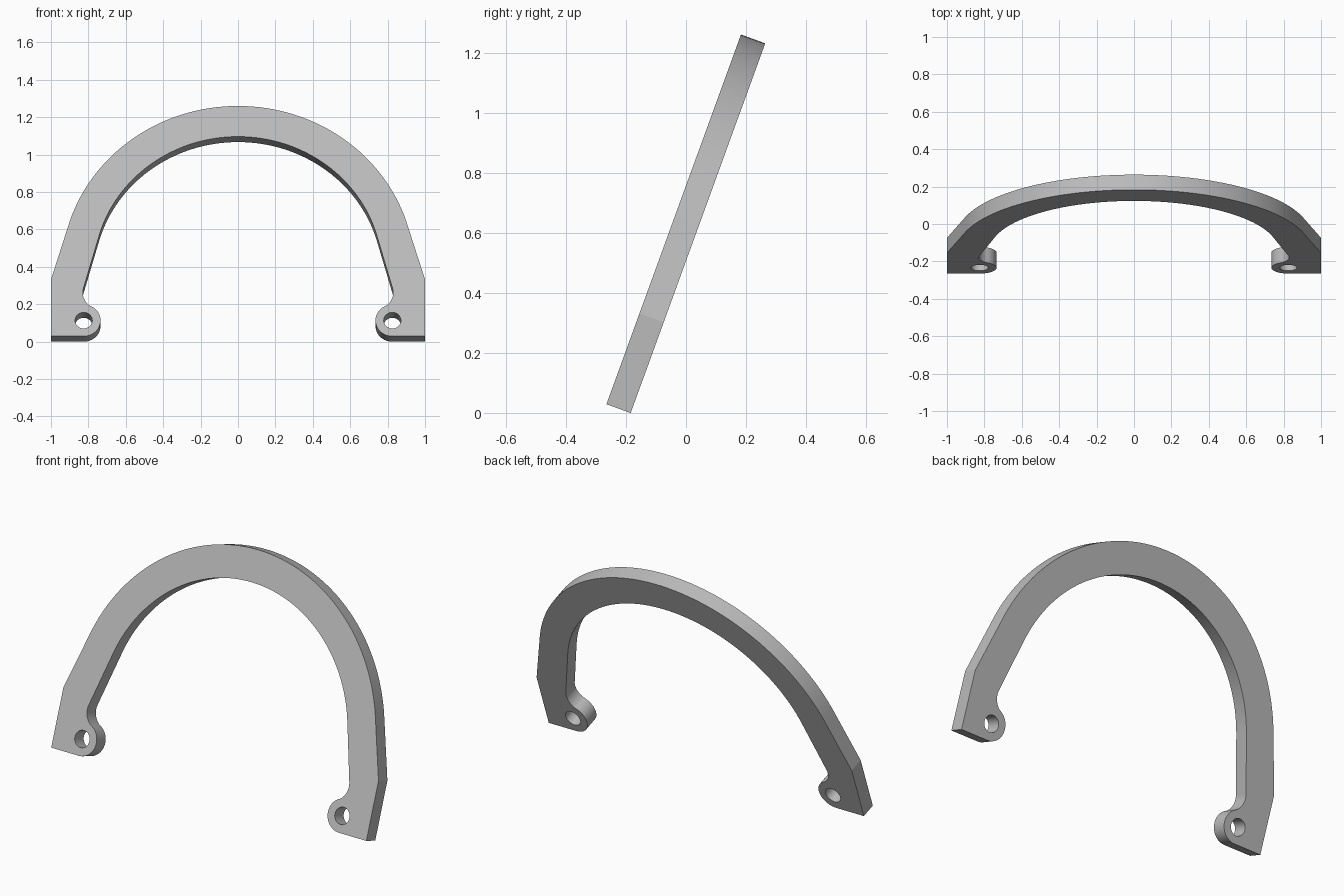
import bpy, bmesh
from math import sin, cos, radians
from mathutils import Vector

cube = bpy.data.objects.get("Cube")
if cube:
    bpy.data.objects.remove(cube, do_unlink=True)

TILT = radians(20)
THICK = 0.086
TAPER = 15.7                # lean of the straight legs, in degrees
RING = (0, 0.365)           # centre of the arch
BOSS = (0.825, 0.09)        # centre of the mounting eye
FILLET = (0.74, 0.2476)     # centre of the concave blend


def arc(centre, radius, start, end, steps):
    angles = [radians(start + (end - start) * i / steps) for i in range(steps + 1)]
    return [(centre[0] + radius * cos(a), centre[1] + radius * sin(a)) for a in angles]


def place(p):
    """Put a flat profile point on the leaning front face."""
    return Vector((p[0], -0.265 + p[1] * sin(TILT), 0.029 + p[1] * cos(TILT)))


# Half outline, from the outer crown down round the foot to the inner crown
half = arc(RING, 0.945, 90, TAPER, 32)
half += [(1, 0.322), (1, 0)]
half += arc(BOSS, 0.09, 270, 118.3, 20)
half += arc(FILLET, 0.09, -61.7, TAPER, 12)[1:]
half += arc(RING, 0.771, TAPER, 90, 32)
outline = half + [(-x, v) for x, v in reversed(half[1:-1])]

# Pin holes on both feet
holes = [arc((side * BOSS[0], BOSS[1]), 0.046, 0, 360, 40)[:-1] for side in (1, -1)]

# Fill the outline around the holes and give it thickness
bm = bmesh.new()
for loop in [outline] + holes:
    verts = [bm.verts.new(place(p)) for p in loop]
    for a, b in zip(verts, verts[1:] + verts[:1]):
        bm.edges.new((a, b))
bmesh.ops.triangle_fill(bm, edges=bm.edges[:], use_beauty=True)
extruded = bmesh.ops.extrude_face_region(bm, geom=bm.faces[:], use_keep_orig=True)
moved = [g for g in extruded["geom"] if isinstance(g, bmesh.types.BMVert)]
bmesh.ops.translate(bm, verts=moved, vec=Vector((0, cos(TILT), -sin(TILT))) * THICK)
bmesh.ops.recalc_face_normals(bm, faces=bm.faces[:])

mesh = bpy.data.meshes.new("arched_handle")
bm.to_mesh(mesh)
bm.free()
handle = bpy.data.objects.new("arched_handle", mesh)
bpy.context.collection.objects.link(handle)

# Plain grey material
grey = bpy.data.materials.new("plain_grey")
grey.use_nodes = True
colour = (0.5, 0.5, 0.5, 1)
grey.diffuse_color = colour
grey.node_tree.nodes["Principled BSDF"].inputs["Base Color"].default_value = colour
mesh.materials.append(grey)

# Smooth curves, crisp corners
bpy.ops.object.select_all(action="DESELECT")
handle.select_set(True)
bpy.context.view_layer.objects.active = handle
bpy.ops.object.shade_smooth_by_angle(angle=radians(12))
